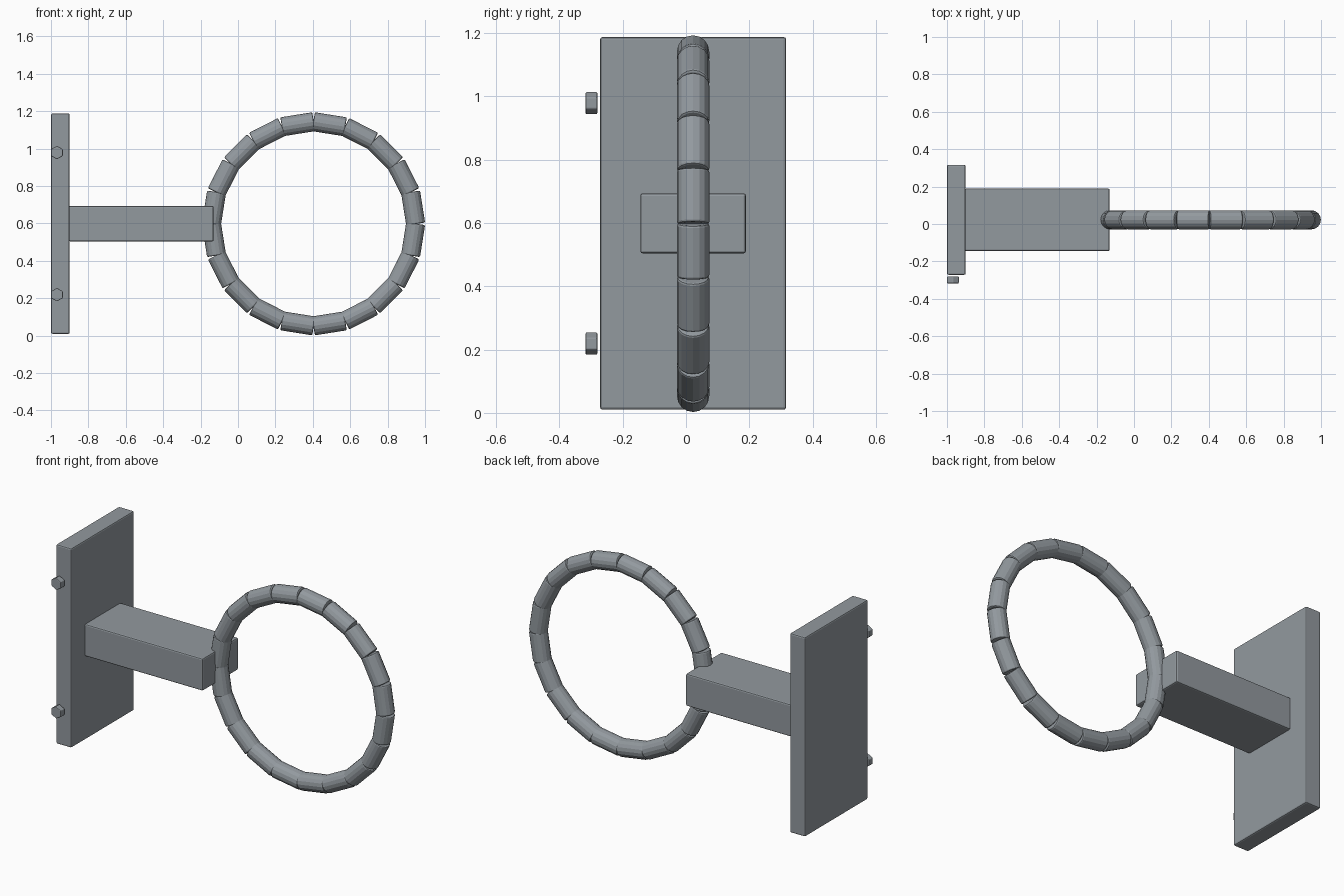
import bpy, math

if "Cube" in bpy.data.objects:
    bpy.data.objects.remove(bpy.data.objects["Cube"])

STEEL = bpy.data.materials.new("grey_steel")
STEEL.diffuse_color = (0.29, 0.32, 0.345, 1)
STEEL.use_nodes = True
STEEL.node_tree.nodes["Principled BSDF"].inputs["Base Color"].default_value = STEEL.diffuse_color

CY, CZ = 0.0225, 0.598   # shared centre line of plate, arm and ring


def finish(obj, name, bevel):
    obj.name = name
    obj.data.materials.append(STEEL)
    mod = obj.modifiers.new("edge_bevel", 'BEVEL')
    mod.width = bevel
    mod.segments = 2
    mod.limit_method = 'ANGLE'
    mod.angle_limit = math.radians(40)
    return obj


def box(name, lo, hi, bevel=0.008):
    centre = [(a + b) / 2 for a, b in zip(lo, hi)]
    bpy.ops.mesh.primitive_cube_add(size=1, location=centre)
    obj = bpy.context.object
    obj.scale = [b - a for a, b in zip(lo, hi)]
    bpy.ops.object.transform_apply(location=False, rotation=False, scale=True)
    return finish(obj, name, bevel)


def rod(name, sides, radius, length, loc, rot, bevel):
    bpy.ops.mesh.primitive_cylinder_add(vertices=sides, radius=radius, depth=length,
                                        location=loc, rotation=rot)
    return finish(bpy.context.object, name, bevel)


# Mounting plate and support arm
box("back_plate", (-1.0, CY - 0.294, CZ - 0.588), (-0.9, CY + 0.294, CZ + 0.59))
box("support_arm", (-0.905, CY - 0.167, CZ - 0.094), (-0.13, CY + 0.167, CZ + 0.096))

# Hexagonal bolts floating just in front of the plate's front edge
for i, z in enumerate((0.219, 0.979)):
    rod(f"bolt_{i + 1}", 6, 0.036, 0.037, (-0.968, -0.299, z), (math.pi / 2, 0, 0), 0.004)

# Hoop made of straight round segments
COUNT, CX, R = 20, 0.404, 0.539
for i in range(COUNT):
    a = 2 * math.pi * (i + 0.5) / COUNT
    rod(f"hoop_segment_{i + 1}", 16, 0.051, 0.173,
        (CX + R * math.cos(a), CY, CZ + R * math.sin(a)), (0, -a, 0), 0.007)
